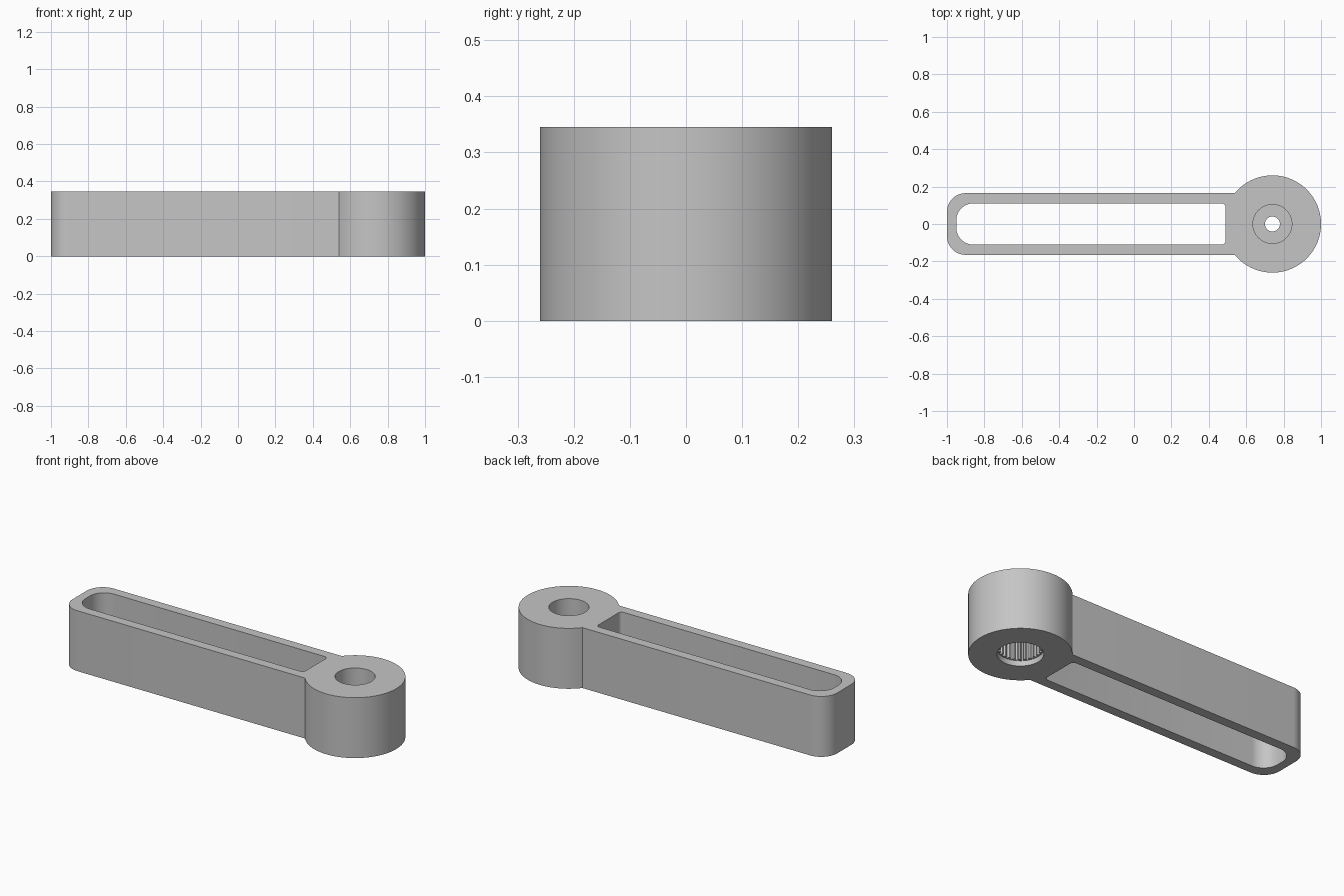
import bpy, bmesh
from math import sin, cos, pi, atan2, sqrt, radians

cube = bpy.data.objects.get("Cube")
if cube:
    bpy.data.objects.remove(cube, do_unlink=True)

HEIGHT = 0.345
HUB_X, HUB_R = 0.74, 0.26
ARM_W = 0.165

grey = bpy.data.materials.new("light grey plastic")
grey.use_nodes = True
colour = (0.56, 0.56, 0.56, 1)
grey.diffuse_color = colour
grey.node_tree.nodes["Principled BSDF"].inputs["Base Color"].default_value = colour


def arc(cx, cy, r, a0, a1, steps):
    return [(cx + r * cos(a0 + (a1 - a0) * i / steps),
             cy + r * sin(a0 + (a1 - a0) * i / steps)) for i in range(steps + 1)]


def circle(r, steps=64):
    return arc(HUB_X, 0, r, 0, 2 * pi, steps)[:-1]


def prism(name, outline, z0, z1):
    """Extrude a counter-clockwise outline from z0 to z1."""
    bm = bmesh.new()
    face = bm.faces.new([bm.verts.new((x, y, z0)) for x, y in outline])
    top = bmesh.ops.extrude_face_region(bm, geom=[face])["geom"]
    bmesh.ops.translate(bm, vec=(0, 0, z1 - z0),
                        verts=[v for v in top if isinstance(v, bmesh.types.BMVert)])
    bmesh.ops.recalc_face_normals(bm, faces=bm.faces)
    mesh = bpy.data.meshes.new(name)
    bm.to_mesh(mesh)
    bm.free()
    mesh.materials.append(grey)
    obj = bpy.data.objects.new(name, mesh)
    bpy.context.collection.objects.link(obj)
    return obj


def cut(target, cutter):
    mod = target.modifiers.new("cut", 'BOOLEAN')
    mod.operation, mod.solver, mod.object = 'DIFFERENCE', 'EXACT', cutter
    bpy.context.view_layer.objects.active = target
    bpy.ops.object.modifier_apply(modifier=mod.name)
    bpy.data.objects.remove(cutter, do_unlink=True)


# Arm and round hub share one outline
join = pi - atan2(ARM_W, sqrt(HUB_R**2 - ARM_W**2))
r = 0.1
outline = (arc(HUB_X, 0, HUB_R, -join, join, 80)
           + arc(r - 1, ARM_W - r, r, pi / 2, pi, 12)
           + arc(r - 1, r - ARM_W, r, pi, 1.5 * pi, 12))
lever = prism("lever_arm", outline, 0, HEIGHT)

# Long slot through the arm, with a rounder outer end
big, small, half = 0.09, 0.02, 0.11
slot = (arc(0.49 - small, half - small, small, 0, pi / 2, 6)
        + arc(big - 0.95, half - big, big, pi / 2, pi, 12)
        + arc(big - 0.95, big - half, big, pi, 1.5 * pi, 12)
        + arc(0.49 - small, small - half, small, 1.5 * pi, 2 * pi, 6))
cut(lever, prism("slot_cutter", slot, -0.1, HEIGHT + 0.1))

# Screw recess on top and screw hole through the web
cut(lever, prism("recess_cutter", circle(0.104), 0.2, HEIGHT + 0.1))
cut(lever, prism("screw_hole_cutter", circle(0.04, 32), -0.1, HEIGHT + 0.1))

# Plain lead-in and toothed socket underneath
cut(lever, prism("lead_in_cutter", circle(0.117), -0.1, 0.03))
TEETH = 25
spline = []
for i in range(TEETH):
    for frac, rad in ((0, 0.1), (0.3, 0.1), (0.5, 0.113), (0.8, 0.113)):
        a = 2 * pi * (i + frac) / TEETH
        spline.append((HUB_X + rad * cos(a), rad * sin(a)))
cut(lever, prism("socket_cutter", spline, -0.1, 0.155))

# Smooth the curved walls and keep the rims sharp
bpy.ops.object.select_all(action='DESELECT')
lever.select_set(True)
bpy.context.view_layer.objects.active = lever
bpy.ops.object.shade_smooth_by_angle(angle=radians(30))
